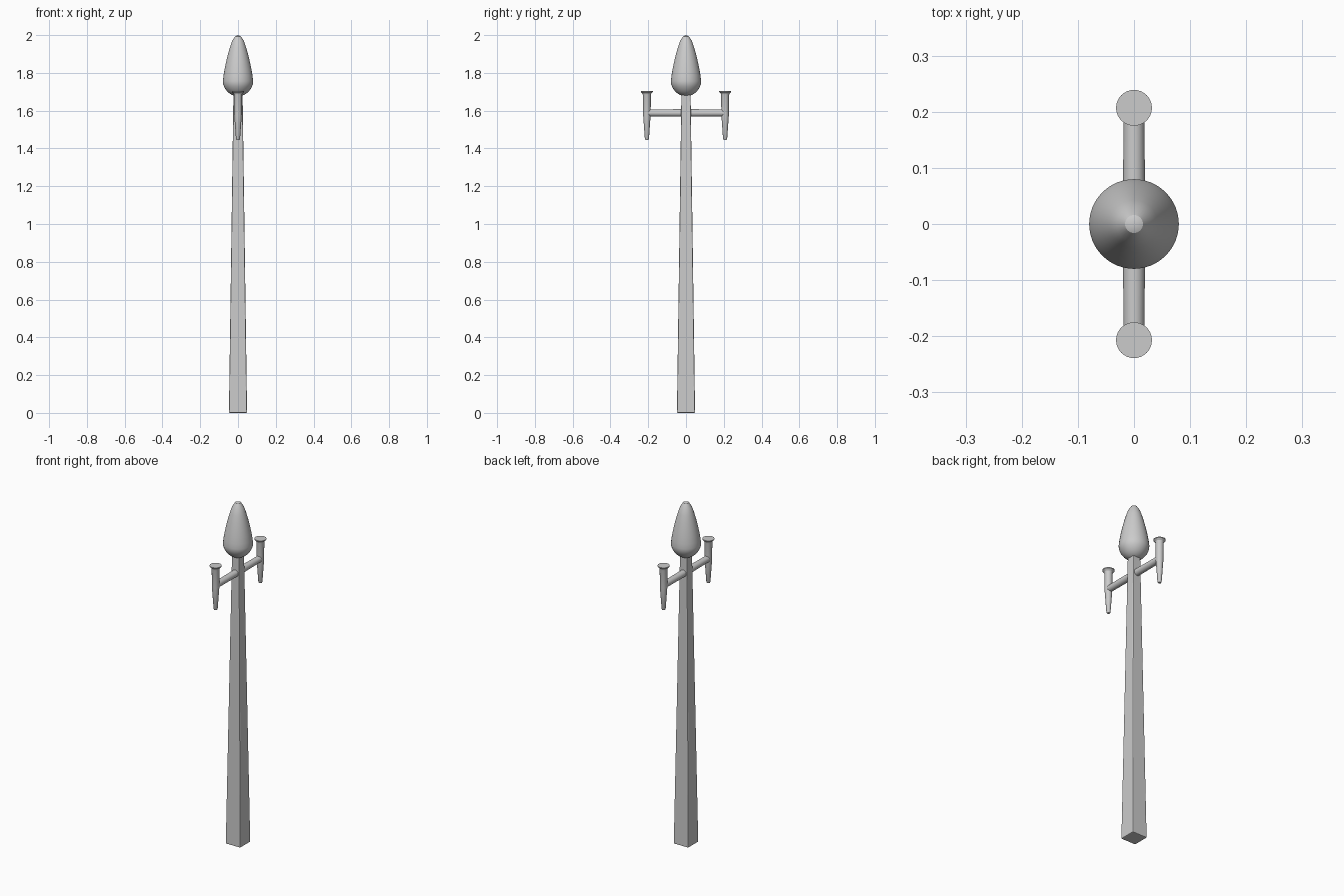
import bpy, bmesh, math
from mathutils import Matrix

if "Cube" in bpy.data.objects:
    bpy.data.objects.remove(bpy.data.objects["Cube"])


def finish(name, bm):
    bmesh.ops.remove_doubles(bm, verts=bm.verts, dist=1e-5)
    bmesh.ops.recalc_face_normals(bm, faces=bm.faces)
    mesh = bpy.data.meshes.new(name)
    bm.to_mesh(mesh)
    bm.free()
    obj = bpy.data.objects.new(name, mesh)
    bpy.context.collection.objects.link(obj)
    return obj


def lathe(name, profile, location=(0, 0, 0), rot_x=0, sides=32):
    """Revolve (radius, z) points around z."""
    bm = bmesh.new()
    verts = [bm.verts.new((r, 0, z)) for r, z in profile]
    edges = [bm.edges.new(pair) for pair in zip(verts, verts[1:])]
    bmesh.ops.spin(bm, geom=verts + edges, cent=(0, 0, 0), axis=(0, 0, 1),
                   angle=math.tau, steps=sides, use_duplicate=False)
    obj = finish(name, bm)
    obj.data.transform(Matrix.Rotation(rot_x, 4, 'X'))
    obj.location = location
    return obj


# Tapered square post with slightly softened edges
bm = bmesh.new()
bmesh.ops.create_cone(bm, cap_ends=True, segments=4, radius1=0.048 * math.sqrt(2),
                      radius2=0.024 * math.sqrt(2), depth=1.71,
                      matrix=Matrix.Translation((0, 0, 0.855))
                      @ Matrix.Rotation(math.pi / 4, 4, 'Z'))
post = finish("post", bm)
bevel = post.modifiers.new("soft_edges", 'BEVEL')
bevel.width = 0.005
bevel.segments = 2

# Teardrop lamp bulb
lathe("lamp_bulb", [
    (0, 1.676), (0.016, 1.678), (0.031, 1.683), (0.045, 1.691), (0.057, 1.702),
    (0.067, 1.715), (0.074, 1.728), (0.079, 1.742), (0.08, 1.757), (0.077, 1.784),
    (0.071, 1.82), (0.063, 1.858), (0.053, 1.9), (0.043, 1.935), (0.031, 1.97),
    (0.016, 1.993), (0, 2.0)])

# Side arms, each with a hanging flared holder
for side, label in ((-1, "front"), (1, "back")):
    lathe(label + "_arm", [(0, 0), (0.02, 0), (0.0185, 0.205), (0, 0.205)],
          (0, 0, 1.588), -side * math.pi / 2)
    lathe(label + "_holder", [
        (0, 1.445), (0.008, 1.445), (0.011, 1.452), (0.020, 1.58), (0.021, 1.682),
        (0.023, 1.69), (0.032, 1.699), (0.032, 1.704), (0, 1.704)],
        (0, side * 0.207, 0))

for obj in bpy.context.collection.objects:
    if obj.name != "post":
        obj.select_set(True)
        bpy.context.view_layer.objects.active = obj
bpy.ops.object.shade_smooth_by_angle(angle=math.radians(30))
